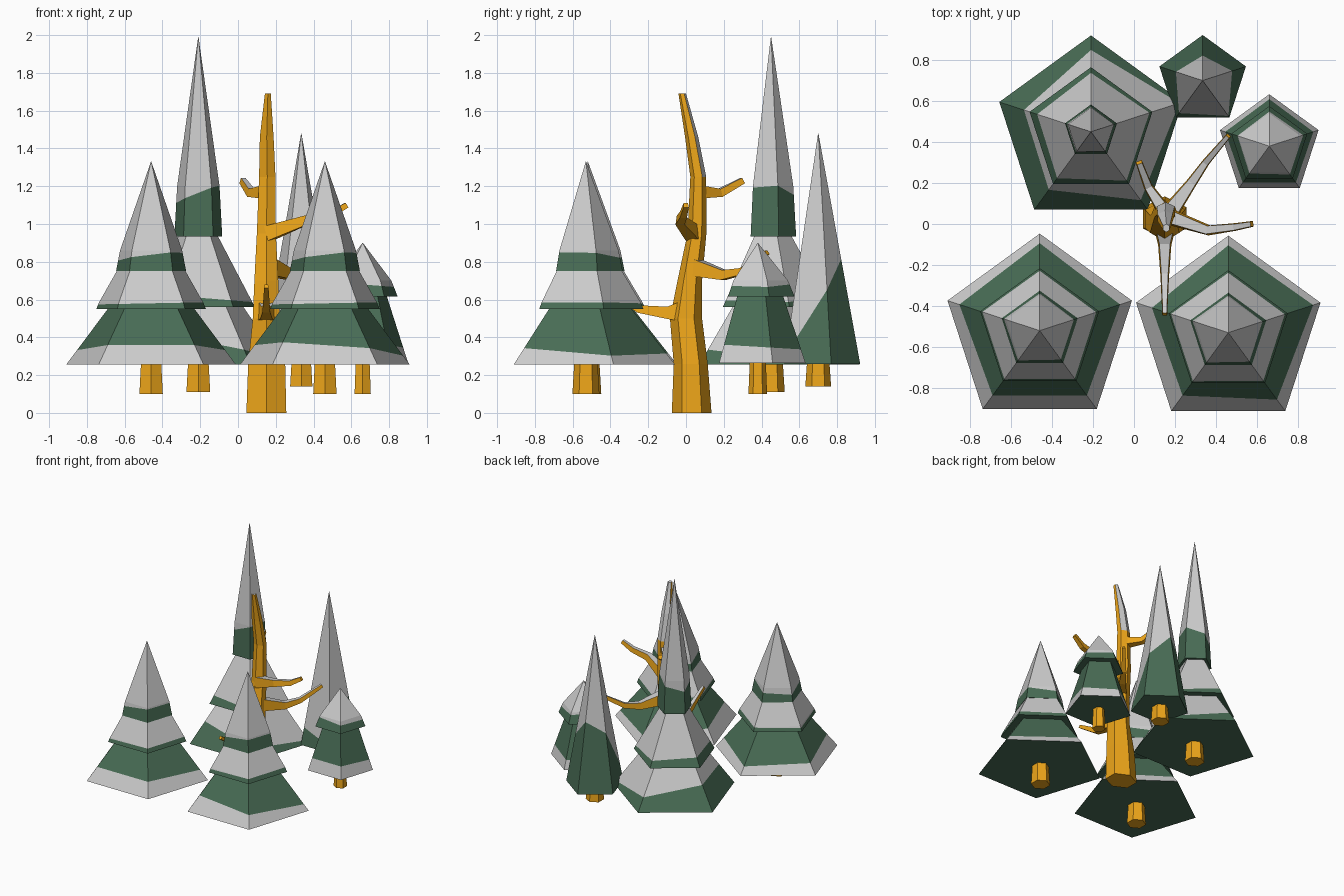
import bpy, bmesh
from math import sin, cos, pi
from mathutils import Vector

if "Cube" in bpy.data.objects:
    bpy.data.objects.remove(bpy.data.objects["Cube"])


def material(name, rgb):
    m = bpy.data.materials.new(name)
    m.diffuse_color = (*rgb, 1)
    m.use_nodes = True
    m.node_tree.nodes["Principled BSDF"].inputs["Base Color"].default_value = m.diffuse_color
    return m


GREEN = material("needles", (0.065, 0.15, 0.09))
WOOD = material("wood", (0.85, 0.38, 0.01))


def finish(name, bm, base, is_snow=None):
    """Store the mesh; slot 1 is left empty for grey snow."""
    bmesh.ops.recalc_face_normals(bm, faces=bm.faces)
    bm.normal_update()
    for f in bm.faces:
        f.material_index = 1 if is_snow and is_snow(f) else 0
    me = bpy.data.meshes.new(name)
    me.materials.append(base)
    me.materials.append(None)
    bm.to_mesh(me)
    bm.free()
    ob = bpy.data.objects.new(name, me)
    bpy.context.collection.objects.link(ob)


def loft(bm, rings):
    """Join rings of points into a closed tube."""
    rings = [[bm.verts.new(p) for p in r] for r in rings]
    for a, b in zip(rings, rings[1:]):
        for i in range(len(a)):
            j = (i + 1) % len(a)
            bm.faces.new((a[i], a[j], b[j], b[i]))
    bm.faces.new(rings[0][::-1])
    bm.faces.new(rings[-1])


def ring(x, y, z, rx, ry, n):
    return [(x + rx * sin(2 * pi * i / n), y + ry * cos(2 * pi * i / n), z) for i in range(n)]


def tier(name, x, y, profile, plane, above=True):
    """Pentagonal tier, with snow on one side of z = z0 + sx*dx + sy*dy."""
    z0, sx, sy = plane
    bm = bmesh.new()
    loft(bm, [ring(x, y, z, r, r, 5) for r, z in profile])
    bmesh.ops.bisect_plane(bm, geom=bm.verts[:] + bm.edges[:] + bm.faces[:],
                           plane_co=(x, y, z0), plane_no=Vector((-sx, -sy, 1)).normalized())

    def snow(f):
        c = f.calc_center_median()
        side = c.z - z0 - sx * (c.x - x) - sy * (c.y - y)
        return f.normal.z > -0.5 and (side > 0) == above

    finish(name, bm, GREEN, snow)


def stump(name, x, y, z, r):
    bm = bmesh.new()
    loft(bm, [ring(x, y, z, r * 1.1, r * 1.1, 6), ring(x, y, 0.32, r * 0.9, r * 0.9, 6)])
    finish(name, bm, WOOD)


def branch(name, path, r0, r1):
    """Square tapering branch with snow along its top."""
    pts = [Vector(p) for p in path]
    rings = []
    for i, p in enumerate(pts):
        t = (pts[min(i + 1, len(pts) - 1)] - pts[max(i - 1, 0)]).normalized()
        side = t.cross(Vector((0, 0, 1))).normalized()
        up = side.cross(t)
        k = i / (len(pts) - 1)
        r = r0 + (r1 - r0) * k ** 0.5
        rings.append([p + side * r * a + up * r * b
                      for a, b in ((-1, -1), (1, -1), (0.8, 1), (-0.8, 1))])
    bm = bmesh.new()
    loft(bm, rings)
    finish(name, bm, WOOD, lambda f: f.normal.z > 0.6)


# Two matching front trees
for side, x, y, tilt in (("left", -0.46, -0.52, 0.0), ("right", 0.46, -0.53, -0.07)):
    n = f"front_{side}_tree_"
    tier(n + "low", x, y, [(0.473, 0.255), (0.21, 0.59)], (0.34, tilt, -0.06), False)
    tier(n + "middle", x, y, [(0.305, 0.55), (0.29, 0.585), (0.15, 0.82)], (0.58, 0.02, 0))
    tier(n + "top", x, y, [(0.195, 0.75), (0.173, 0.86), (0.001, 1.33)], (0.83, 0.12, -0.05))
    stump(n + "stump", x, y, 0.10, 0.065)

# Tall back tree
x, y = -0.21, 0.45
tier("tall_tree_low", x, y, [(0.47, 0.255), (0.23, 0.59)], (0.37, -0.2, -0.04))
tier("tall_tree_middle", x, y, [(0.315, 0.56), (0.09, 0.97)], (0.61, -0.08, 0))
tier("tall_tree_top", x, y, [(0.133, 0.935), (0.118, 1.2), (0.001, 1.99)], (1.16, 0.4, -0.05))
stump("tall_tree_stump", x, y, 0.11, 0.066)

# Single cone back tree
tier("cone_tree", 0.335, 0.70, [(0.222, 0.26), (0.001, 1.48)], (0.62, -0.3, 1.6))
stump("cone_tree_stump", 0.335, 0.70, 0.14, 0.062)

# Small right tree
x, y = 0.66, 0.38
tier("small_tree_low", x, y, [(0.253, 0.265), (0.12, 0.66)], (0.35, 0, -0.06), False)
tier("small_tree_top", x, y, [(0.195, 0.615), (0.16, 0.70), (0.001, 0.90)], (0.68, -0.08, 0))
stump("small_tree_stump", x, y, 0.10, 0.045)

# Bare tree trunk: x, y, z, half width, half depth
trunk = [(0.15, 0.03, 0, 0.122, 0.105), (0.152, 0.025, 0.26, 0.113, 0.09),
         (0.15, 0.0, 0.50, 0.083, 0.085), (0.15, 0.02, 0.70, 0.073, 0.065),
         (0.15, 0.058, 0.95, 0.058, 0.05), (0.155, 0.065, 1.25, 0.05, 0.042),
         (0.152, 0.03, 1.46, 0.042, 0.035), (0.158, -0.02, 1.69, 0.018, 0.02)]
bm = bmesh.new()
loft(bm, [ring(*t, 6) for t in trunk])
finish("bare_trunk", bm, WOOD,
       lambda f: f.calc_center_median().z > 1.25 and (f.normal.y > 0.3 or f.normal.z > 0.8))

# Bare branches
branch("front_branch", [(0.15, 0.0, 0.54), (0.15, -0.1, 0.53), (0.15, -0.25, 0.55),
                        (0.15, -0.44, 0.67)], 0.06, 0.012)
branch("right_branch", [(0.16, 0.04, 0.95), (0.36, -0.03, 1.02), (0.49, -0.015, 1.05),
                        (0.575, 0.0, 1.10)], 0.04, 0.014)
branch("back_right_branch", [(0.17, 0.05, 0.77), (0.28, 0.2, 0.73), (0.35, 0.3, 0.75),
                             (0.46, 0.43, 0.85)], 0.045, 0.012)
branch("back_left_branch", [(0.15, 0.06, 1.17), (0.07, 0.18, 1.165), (0.025, 0.30, 1.23)],
       0.035, 0.016)
